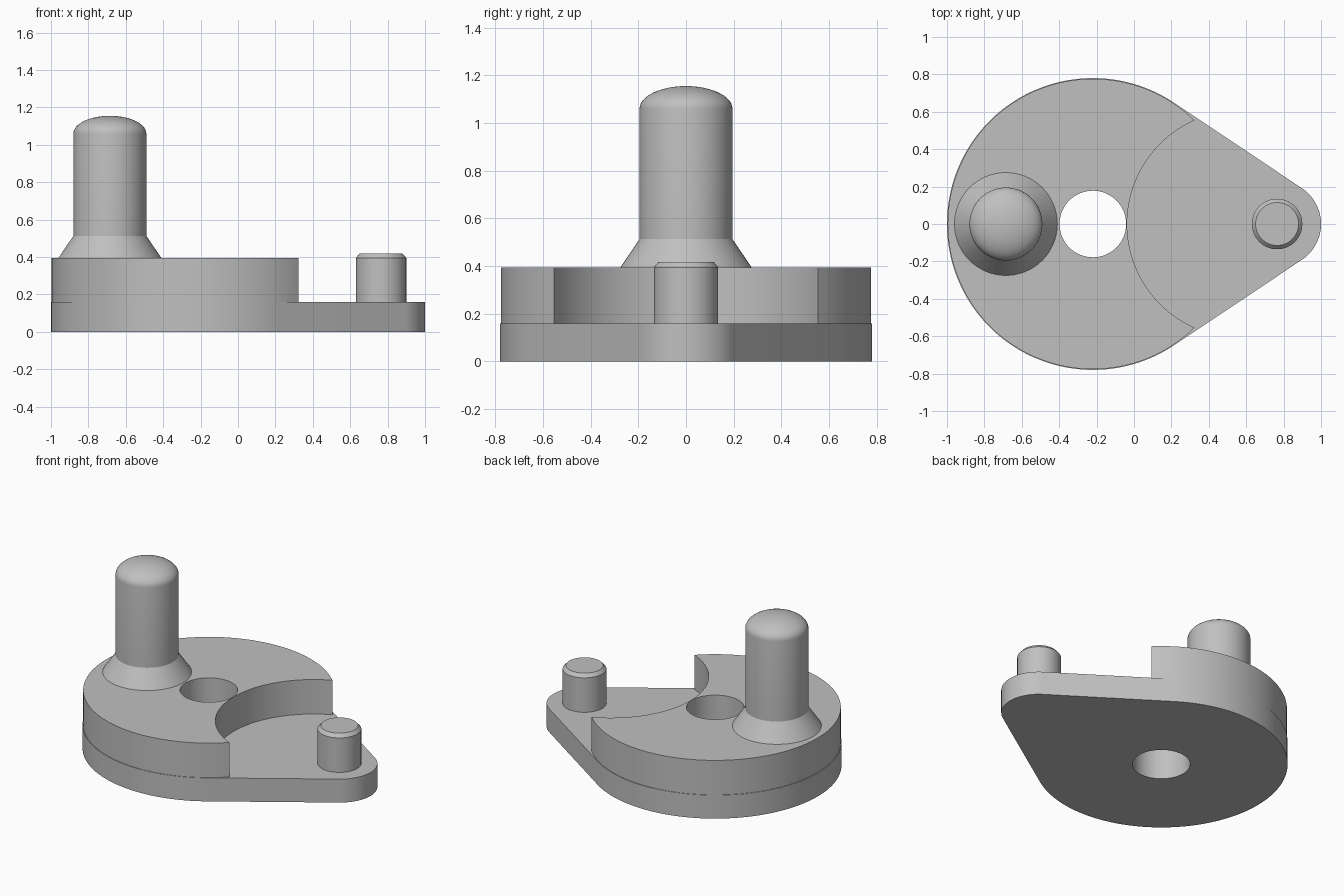
import bpy, bmesh
from math import acos, asin, cos, sin, pi, radians
from mathutils import Vector

cube = bpy.data.objects.get("Cube")
if cube:
    bpy.data.objects.remove(cube, do_unlink=True)

grey = bpy.data.materials.new("plain grey")
grey.use_nodes = True
colour = (0.527, 0.527, 0.527, 1)
grey.diffuse_color = colour
grey.node_tree.nodes["Principled BSDF"].inputs["Base Color"].default_value = colour


def finish(bm, name):
    bmesh.ops.recalc_face_normals(bm, faces=bm.faces)
    mesh = bpy.data.meshes.new(name)
    bm.to_mesh(mesh)
    bm.free()
    mesh.materials.append(grey)
    obj = bpy.data.objects.new(name, mesh)
    bpy.context.collection.objects.link(obj)
    bpy.ops.object.select_all(action='DESELECT')
    obj.select_set(True)
    bpy.context.view_layer.objects.active = obj
    bpy.ops.object.shade_smooth_by_angle(angle=radians(25))
    return obj


def arc(cx, r, start, end, steps):
    """Points on an arc centred on the x axis."""
    angles = [start + (end - start) * i / steps for i in range(steps + 1)]
    return [(cx + r * cos(a), r * sin(a)) for a in angles]


def slab(name, loops, z0, z1):
    """Extrude an outline with holes from z0 to z1."""
    bm = bmesh.new()
    for loop in loops:
        verts = [bm.verts.new((x, y, z0)) for x, y in loop]
        for a, b in zip(verts, verts[1:] + verts[:1]):
            bm.edges.new((a, b))
    bmesh.ops.triangle_fill(bm, edges=bm.edges[:], use_beauty=True, normal=(0, 0, 1))
    ext = bmesh.ops.extrude_face_region(bm, geom=bm.faces[:])
    top = [v for v in ext["geom"] if isinstance(v, bmesh.types.BMVert)]
    bmesh.ops.translate(bm, verts=top, vec=(0, 0, z1 - z0))
    return finish(bm, name)


def turned(name, cx, profile, steps=64):
    """Spin a radius/height profile about an upright axis."""
    bm = bmesh.new()
    verts = [bm.verts.new((cx + r, 0, z)) for r, z in profile]
    edges = [bm.edges.new(p) for p in zip(verts, verts[1:])]
    bmesh.ops.spin(bm, geom=verts + edges, cent=(cx, 0, 0), axis=(0, 0, 1),
                   angle=2 * pi, steps=steps)
    bmesh.ops.remove_doubles(bm, verts=bm.verts, dist=0.0005)
    return finish(bm, name)


HUB, HUB_R, HOLE_R = -0.22, 0.78, 0.178
TIP, TIP_R = 0.77, 0.23
PLATE_TOP, DISC_TOP = 0.16, 0.395
hole = arc(HUB, HOLE_R, 0, 2 * pi, 72)[:-1]

# Teardrop base plate: two arcs joined by their common tangents
t = acos((HUB_R - TIP_R) / (TIP - HUB))
plate = arc(HUB, HUB_R, t, 2 * pi - t, 96) + arc(TIP, TIP_R, -t, t, 40)
slab("base_plate", [plate, hole], 0, PLATE_TOP)

# Crescent locking disc with a round bite taken out of it
DISC_R, BITE, BITE_R = 0.776, 0.569, 0.606
d = BITE - HUB
a = acos((DISC_R**2 + d**2 - BITE_R**2) / (2 * DISC_R * d))
b = asin(DISC_R * sin(a) / BITE_R)
crescent = arc(HUB, DISC_R, a, 2 * pi - a, 96) + arc(BITE, BITE_R, pi + b, pi - b, 72)[1:-1]
slab("locking_disc", [crescent, hole], PLATE_TOP, DISC_TOP)

# Handle with flared foot and domed top
dome = [(0.195 * cos(i * pi / 24), 1.06 + 0.095 * sin(i * pi / 24)) for i in range(12)]
turned("handle", -0.685, [(0, DISC_TOP), (0.275, DISC_TOP), (0.195, 0.513)] + dome + [(0, 1.155)])

# Drive pin with chamfered top
turned("drive_pin", 0.765, [(0, PLATE_TOP), (0.135, PLATE_TOP), (0.135, 0.395),
                            (0.115, 0.418), (0, 0.418)])
